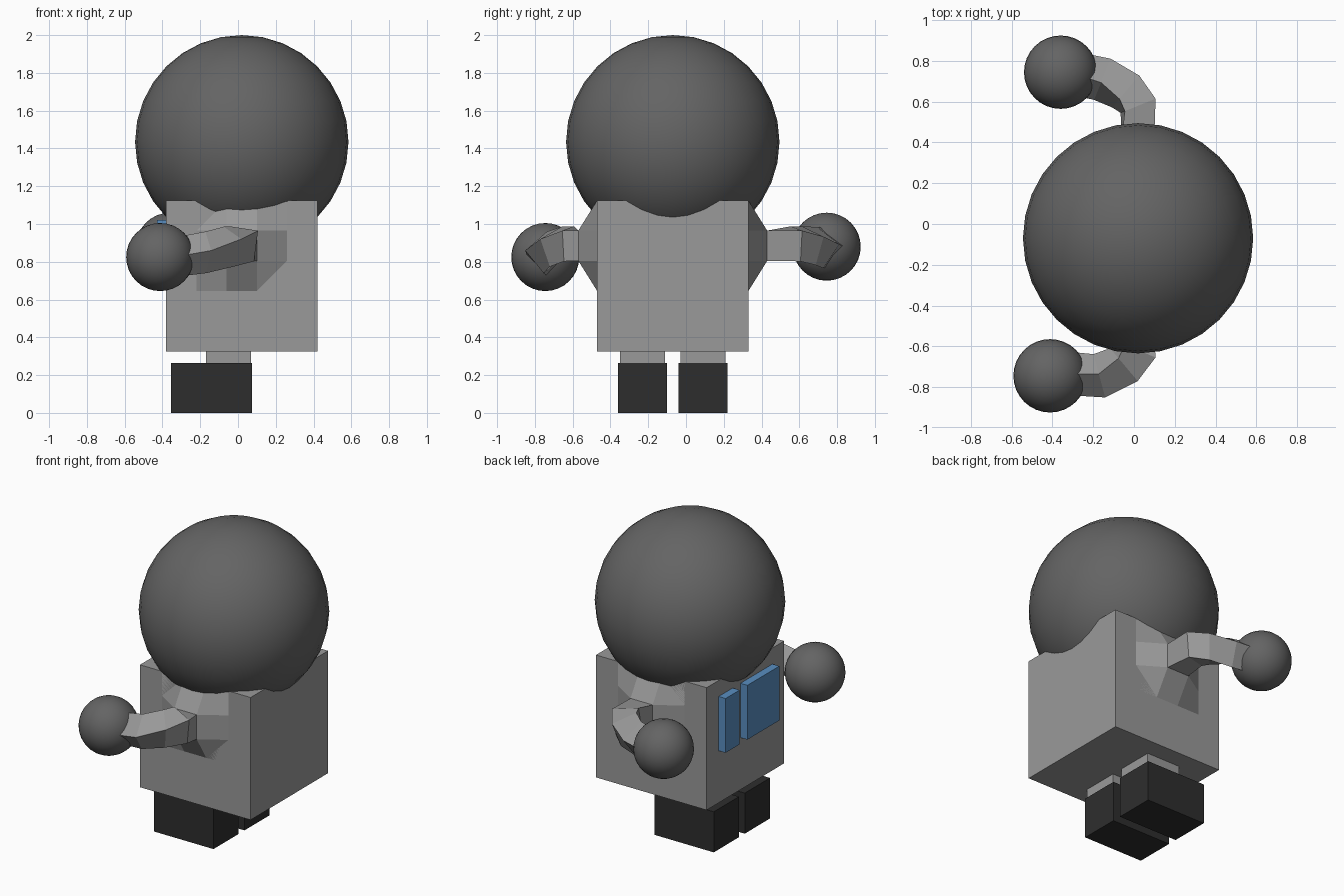
import bpy, bmesh, math
from mathutils import Vector

if "Cube" in bpy.data.objects:
    bpy.data.objects.remove(bpy.data.objects["Cube"])


def material(name, rgb):
    m = bpy.data.materials.new(name)
    m.diffuse_color = (*rgb, 1)
    m.use_nodes = True
    m.node_tree.nodes["Principled BSDF"].inputs["Base Color"].default_value = m.diffuse_color
    return m


GREY = material("light grey", (0.32, 0.32, 0.32))
DARK = material("dark grey", (0.127, 0.127, 0.127))
BLACK = material("black", (0.027, 0.027, 0.027))
BLUE = material("blue", (0.10, 0.27, 0.53))


def finish(name, bm, mat):
    bmesh.ops.recalc_face_normals(bm, faces=bm.faces)
    me = bpy.data.meshes.new(name)
    bm.to_mesh(me)
    bm.free()
    me.materials.append(mat)
    ob = bpy.data.objects.new(name, me)
    bpy.context.collection.objects.link(ob)
    return ob


def box(name, lo, hi, mat):
    bm = bmesh.new()
    bmesh.ops.create_cube(bm, size=1)
    for v in bm.verts:
        v.co = [(a + b) / 2 + c * (b - a) for a, b, c in zip(lo, hi, v.co)]
    return finish(name, bm, mat)


def ball(name, centre, radius, mat):
    bm = bmesh.new()
    bmesh.ops.create_uvsphere(bm, u_segments=32, v_segments=16, radius=radius)
    bmesh.ops.translate(bm, verts=bm.verts, vec=centre)
    for f in bm.faces:
        f.smooth = True
    return finish(name, bm, mat)


def arm(name, side, wall, path):
    """Raised 3x3 shoulder patch, then a twisting square tube."""
    bm = bmesh.new()
    xs, zs = (-0.22, -0.06, 0.10, 0.26), (0.645, 0.805, 0.965, 1.125)
    grid = {}
    for i, x in enumerate(xs):
        for k, z in enumerate(zs):
            inner = i in (1, 2) and k in (1, 2)
            grid[i, k] = bm.verts.new((x, wall + side * (0.10 if inner else 0), z))
    for i in range(3):
        for k in range(3):
            if (i, k) != (1, 1):
                bm.faces.new([grid[i, k], grid[i + 1, k], grid[i + 1, k + 1], grid[i, k + 1]])
    last = [grid[2, 2], grid[1, 2], grid[1, 1], grid[2, 1]]
    for x, y, z, heading, roll, half in path:
        a, r = math.radians(heading), math.radians(roll)
        out = Vector((math.cos(a), side * math.sin(a), 0))
        up = Vector((0, 0, 1))
        u = out * math.cos(r) + up * math.sin(r)
        w = up * math.cos(r) - out * math.sin(r)
        c = Vector((x, side * y, z))
        ring = [bm.verts.new(c + half * (p * u + q * w))
                for p, q in ((1, 1), (-1, 1), (-1, -1), (1, -1))]
        for n in range(4):
            bm.faces.new([last[n], last[n - 1], ring[n - 1], ring[n]])
        last = ring
    bm.faces.new(last)
    return finish(name, bm, GREY)


# Head and body
ball("head", (0.02, -0.07, 1.435), 0.565, DARK)
box("body", (-0.38, -0.47, 0.325), (0.42, 0.33, 1.125), GREY)

# Legs and shoes, mirrored about the body's centre line
for label, y in (("left", -0.23), ("right", 0.09)):
    box(label + "_leg", (-0.17, y - 0.12, 0.25), (0.07, y + 0.12, 0.33), GREY)
    box(label + "_shoe", (-0.355, y - 0.13, 0), (0.075, y + 0.13, 0.265), BLACK)

# Arms: x, distance outward, z, heading, roll, half width
arm("left_arm", -1, -0.47, [
    (0.02, 0.62, 0.895, 22, -8, 0.082), (-0.05, 0.69, 0.88, 50, -24, 0.08),
    (-0.17, 0.745, 0.85, 75, -40, 0.078), (-0.30, 0.735, 0.83, 95, -45, 0.075)])
arm("right_arm", 1, 0.33, [
    (0.02, 0.58, 0.895, 22, -8, 0.082), (-0.04, 0.65, 0.885, 50, -20, 0.08),
    (-0.155, 0.71, 0.875, 68, -36, 0.078), (-0.27, 0.735, 0.875, 80, -42, 0.075)])

# Hands
ball("left_hand", (-0.412, -0.745, 0.825), 0.18, DARK)
ball("right_hand", (-0.36, 0.745, 0.88), 0.18, DARK)

# Chest panels
box("small_panel", (-0.43, 0.06, 0.665), (-0.37, 0.205, 1.02), BLUE)
box("large_panel", (-0.43, -0.35, 0.665), (-0.37, -0.02, 1.02), BLUE)
